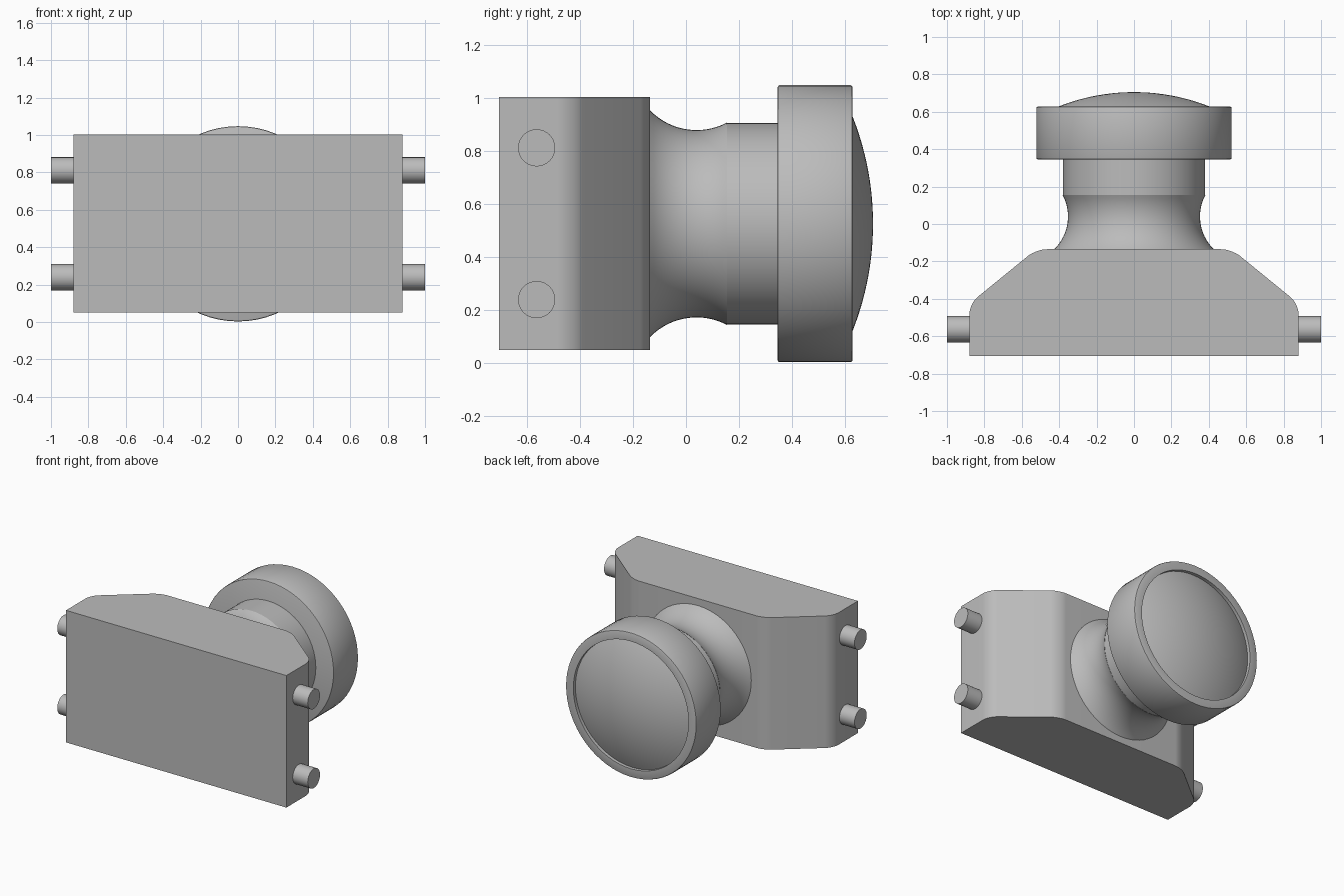
import bpy, bmesh, math
from mathutils import Vector, Matrix

if "Cube" in bpy.data.objects:
    bpy.data.objects.remove(bpy.data.objects["Cube"])

MID = 0.525  # height of the knob axis

grey = bpy.data.materials.new("plain grey")
grey.use_nodes = True
grey.diffuse_color = (0.5, 0.5, 0.5, 1)
grey.node_tree.nodes["Principled BSDF"].inputs["Base Color"].default_value = (0.5, 0.5, 0.5, 1)


def finish(name, bm):
    """Turn a bmesh into a smooth-shaded grey object with sharp edges kept."""
    bmesh.ops.remove_doubles(bm, verts=bm.verts, dist=1e-5)
    bmesh.ops.recalc_face_normals(bm, faces=bm.faces)
    mesh = bpy.data.meshes.new(name)
    bm.to_mesh(mesh)
    bm.free()
    mesh.materials.append(grey)
    obj = bpy.data.objects.new(name, mesh)
    bpy.context.collection.objects.link(obj)
    bpy.ops.object.select_all(action="DESELECT")
    obj.select_set(True)
    bpy.context.view_layer.objects.active = obj
    bpy.ops.object.shade_smooth_by_angle(angle=math.radians(30))
    return obj


def lathe(name, profile, steps=64):
    """Spin (y, radius) points around the knob axis."""
    bm = bmesh.new()
    verts = [bm.verts.new((r, y, MID)) for y, r in profile]
    edges = [bm.edges.new(pair) for pair in zip(verts, verts[1:])]
    bmesh.ops.spin(bm, geom=verts + edges, cent=(0, 0, MID), axis=(0, 1, 0),
                   angle=math.tau, steps=steps, use_duplicate=False)
    return finish(name, bm)


# Body: plan outline extruded upwards, slanted corners rounded
outline = [(-0.88, -0.705), (0.88, -0.705), (0.88, -0.426),
           (0.523, -0.135), (-0.523, -0.135), (-0.88, -0.426)]
bm = bmesh.new()
base = bm.faces.new([bm.verts.new((x, y, 0.05)) for x, y in outline])
top = bmesh.ops.extrude_face_region(bm, geom=[base])
bmesh.ops.translate(bm, vec=(0, 0, 0.953),
                    verts=[v for v in top["geom"] if isinstance(v, bmesh.types.BMVert)])
corners = [e for e in bm.edges
           if abs(e.verts[0].co.z - e.verts[1].co.z) > 0.5 and e.verts[0].co.y > -0.6]
bmesh.ops.bevel(bm, geom=corners, offset=0.057, offset_type="OFFSET",
                segments=8, profile=0.5, affect="EDGES")
finish("body", bm)

# Neck: concave flare running into a straight shaft
ARC, WAIST_Y, WAIST_R = 0.245, 0.04, 0.353
flare = []
for i in range(17):
    y = -0.14 + 0.295 * i / 16
    flare.append((y, WAIST_R + ARC - math.sqrt(ARC ** 2 - (y - WAIST_Y) ** 2)))
lathe("neck", [(-0.14, 0)] + flare + [(0.155, 0.38), (0.36, 0.38)])

# Knob ring: softened outer edges and an open recess at the back
R, FRONT, BACK, LIP, SOFT = 0.522, 0.345, 0.628, 0.46, 0.008
lathe("knob_ring", [(FRONT, 0), (FRONT, R - SOFT), (FRONT + SOFT * 0.3, R - SOFT * 0.3),
                    (FRONT + SOFT, R), (BACK - SOFT, R),
                    (BACK - SOFT * 0.3, R - SOFT * 0.3), (BACK, R - SOFT),
                    (BACK, LIP), (BACK - 0.035, LIP)])

# Lens: shallow dome seated in the recess
DOME = 1.1
lathe("knob_dome", [(0.705 - DOME + math.sqrt(DOME ** 2 - r * r), r)
                    for r in [LIP * i / 16 for i in range(17)]])

# Pins: two on each side of the body
for side, x in (("left", 1), ("right", -1)):
    for level, dz in (("upper", 0.286), ("lower", -0.286)):
        bm = bmesh.new()
        place = Matrix.Translation(Vector((0.93 * x, -0.563, MID + dz)))
        bmesh.ops.create_cone(bm, cap_ends=True, segments=32, radius1=0.07, radius2=0.07,
                              depth=0.14, matrix=place @ Matrix.Rotation(math.pi / 2, 4, "Y"))
        finish(f"{side}_{level}_pin", bm)
